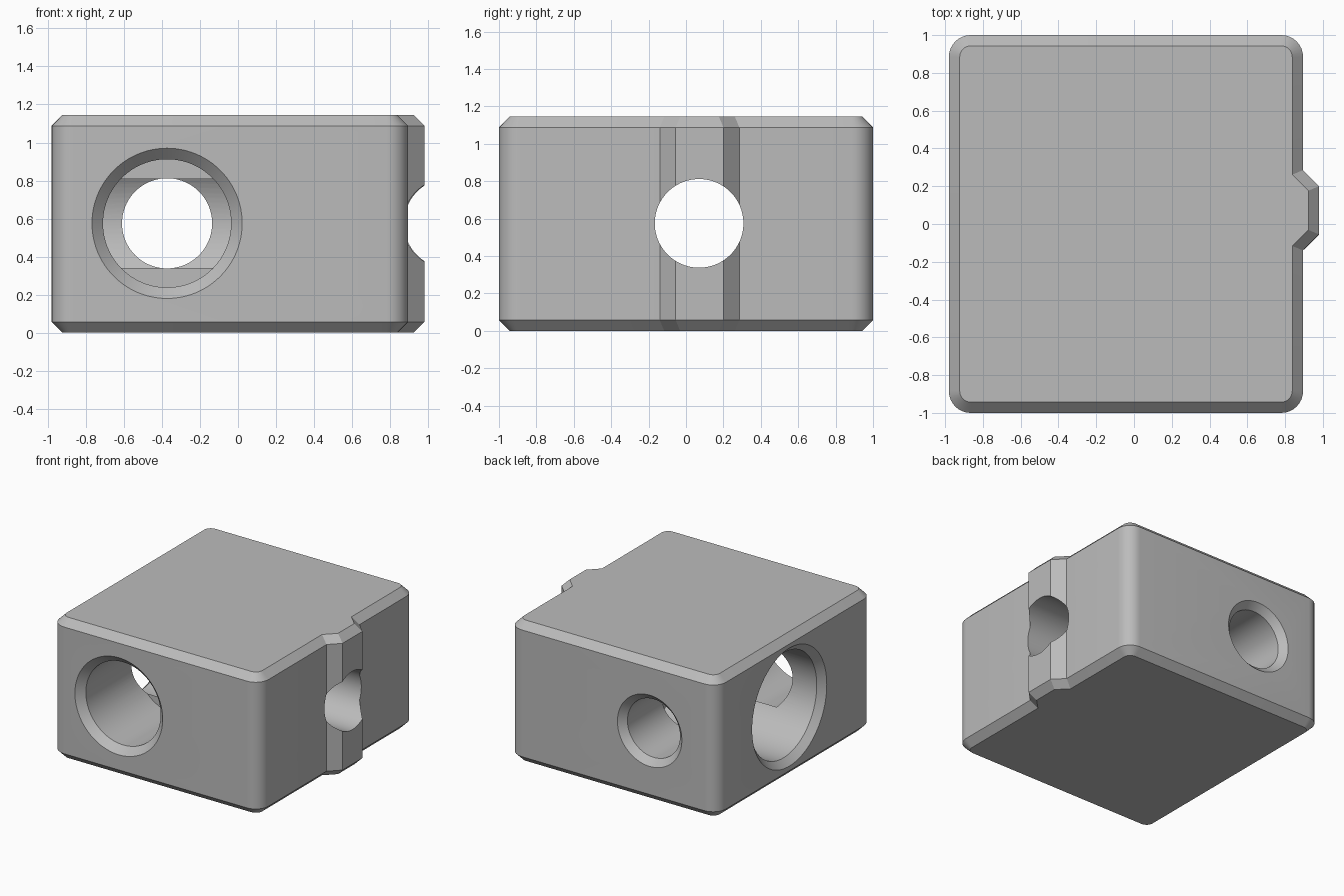
import bpy, bmesh, math
from mathutils import Matrix

if "Cube" in bpy.data.objects:
    bpy.data.objects.remove(bpy.data.objects["Cube"], do_unlink=True)

LEFT, RIGHT, HEIGHT, CHAMFER, ROUND = -0.98, 0.895, 1.145, 0.057, 0.115
HOLE_X, HOLE_Y, HOLE_Z = -0.373, 0.07, 0.575

grey = bpy.data.materials.new("plain grey")
grey.use_nodes = True
colour = (0.5, 0.5, 0.5, 1)
grey.diffuse_color = colour
grey.node_tree.nodes["Principled BSDF"].inputs["Base Color"].default_value = colour


def make_object(name, bm):
    bmesh.ops.recalc_face_normals(bm, faces=bm.faces[:])
    mesh = bpy.data.meshes.new(name)
    bm.to_mesh(mesh)
    bm.free()
    mesh.materials.append(grey)
    obj = bpy.data.objects.new(name, mesh)
    bpy.context.collection.objects.link(obj)
    return obj


def corner(cx, cy, start, steps=8):
    """Quarter circle of a rounded corner."""
    angles = [math.radians(start + 90 * i / steps) for i in range(steps + 1)]
    return [(cx + ROUND * math.cos(a), cy + ROUND * math.sin(a)) for a in angles]


def bore(name, profile, turn, place, sides=96):
    """Stepped round cutter, from (distance along axis, radius) pairs."""
    bm = bmesh.new()
    rings = []
    for d, r in profile:
        angles = [math.tau * i / sides for i in range(sides)]
        rings.append([bm.verts.new((r * math.cos(a), r * math.sin(a), d)) for a in angles])
    for a, b in zip(rings, rings[1:]):
        for i in range(sides):
            j = (i + 1) % sides
            bm.faces.new((a[i], a[j], b[j], b[i]))
    bm.faces.new(rings[0])
    bm.faces.new(rings[-1])
    bm.transform(Matrix.Translation(place) @ turn)
    obj = make_object(name, bm)
    obj.hide_render = True
    return obj


# Block outline: rounded corners and a trapezoid rib on the left side
x0, x1, y1 = LEFT + ROUND, RIGHT - ROUND, 1 - ROUND
outline = corner(x0, -y1, 180) + corner(x1, -y1, 270)
outline += [(RIGHT, -0.14), (0.98, -0.055), (0.98, 0.2), (RIGHT, 0.285)]
outline += corner(x1, y1, 0) + corner(x0, y1, 90)

# Extrude the outline and chamfer both ends
bm = bmesh.new()
bottom = bm.faces.new([bm.verts.new((x, y, CHAMFER)) for x, y in outline])
result = bmesh.ops.extrude_face_region(bm, geom=[bottom], use_keep_orig=True)
top = next(g for g in result["geom"] if isinstance(g, bmesh.types.BMFace))
for v in top.verts:
    v.co.z = HEIGHT - CHAMFER
bmesh.ops.recalc_face_normals(bm, faces=bm.faces[:])
for cap, z in ((bottom, 0), (top, HEIGHT)):
    bmesh.ops.inset_individual(bm, faces=[cap], thickness=CHAMFER, use_even_offset=True)
    for v in cap.verts:
        v.co.z = z
block = make_object("drilled_block", bm)

# Crossing stepped bores with countersunk mouths
front_bore = bore("front_bore_cutter",
                  [(-1.05, 0.445), (-0.942, 0.337), (-0.287, 0.337),
                   (-0.287, 0.237), (0.947, 0.237), (1.05, 0.34)],
                  Matrix.Rotation(math.radians(-90), 4, "X"), (HOLE_X, 0, HOLE_Z))
side_bore = bore("side_bore_cutter",
                 [(-1.03, 0.53), (-0.927, 0.427), (0.25, 0.427),
                  (0.25, 0.237), (1.1, 0.237)],
                 Matrix.Rotation(math.radians(90), 4, "Y"), (0, HOLE_Y, HOLE_Z))
cutters = [front_bore, side_bore]
for cutter in cutters:
    mod = block.modifiers.new(cutter.name, "BOOLEAN")
    mod.operation = "DIFFERENCE"
    mod.solver = "EXACT"
    mod.object = cutter

# Bake the cuts and remove the cutters
bpy.context.view_layer.update()
graph = bpy.context.evaluated_depsgraph_get()
cut_mesh = bpy.data.meshes.new_from_object(block.evaluated_get(graph))
block.modifiers.clear()
block.data = cut_mesh
for cutter in cutters:
    bpy.data.objects.remove(cutter, do_unlink=True)

# Smooth round walls, sharp edges
bpy.ops.object.select_all(action="DESELECT")
block.select_set(True)
bpy.context.view_layer.objects.active = block
bpy.ops.object.shade_smooth_by_angle(angle=math.radians(30))
